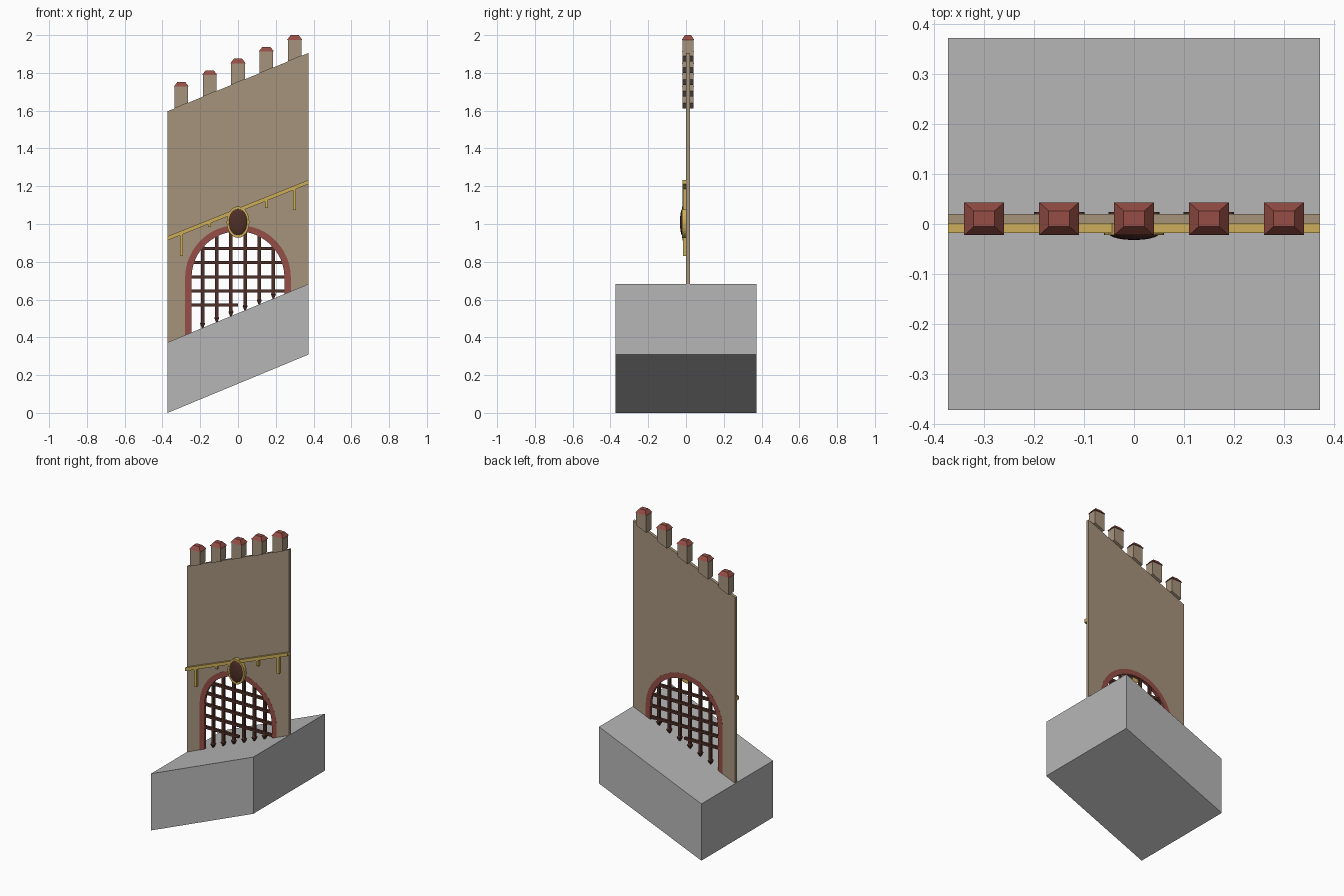
import bpy, bmesh, math
from mathutils import Matrix

if "Cube" in bpy.data.objects:
    bpy.data.objects.remove(bpy.data.objects["Cube"])

SLOPE = math.tan(math.radians(22.5))
HALF = 0.3725          # half width of base and wall
Y0, Y1 = 0.001, 0.020  # wall faces
YM = 0.0105            # wall middle
ARCH_Z, R_OUT, R_IN = 0.715, 0.28, 0.246


def material(name, rgb):
    m = bpy.data.materials.new(name)
    m.diffuse_color = (*rgb, 1)
    m.use_nodes = True
    m.node_tree.nodes["Principled BSDF"].inputs["Base Color"].default_value = m.diffuse_color
    return m


GREY = material("grey_stone", (0.47, 0.47, 0.47))
TAN = material("tan_wall", (0.38, 0.295, 0.20))
RED = material("red_brick", (0.30, 0.075, 0.06))
GOLD = material("gold", (0.60, 0.42, 0.10))
DARK = material("dark_wood", (0.078, 0.028, 0.020))


def ground(x):
    return HALF + SLOPE * (x + HALF) + 0.001


def wall_top(x):
    return 1.751 + SLOPE * x


def finish(name, bm, mat):
    bmesh.ops.recalc_face_normals(bm, faces=bm.faces[:])
    me = bpy.data.meshes.new(name)
    bm.to_mesh(me)
    bm.free()
    me.materials.append(mat)
    ob = bpy.data.objects.new(name, me)
    bpy.context.collection.objects.link(ob)
    return ob


def slab(name, outline, y0, y1, mat):
    """Extrude an x-z outline from y0 to y1."""
    bm = bmesh.new()
    face = bm.faces.new([bm.verts.new((x, y0, z)) for x, z in outline])
    ext = bmesh.ops.extrude_face_region(bm, geom=[face])
    for v in ext["geom"]:
        if isinstance(v, bmesh.types.BMVert):
            v.co.y = y1
    bmesh.ops.triangulate(bm, faces=[f for f in bm.faces if len(f.verts) > 4])
    return finish(name, bm, mat)


def box(name, x0, x1, y0, y1, z0, z1, mat):
    return slab(name, [(x0, z0), (x1, z0), (x1, z1), (x0, z1)], y0, y1, mat)


def arch(r, n=24):
    """Arch path from left foot, over the top, to right foot."""
    pts = [(-r, ground(-r))]
    for i in range(n + 1):
        a = math.pi * (1 - i / n)
        pts.append((r * math.cos(a), ARCH_Z + r * math.sin(a)))
    return pts + [(r, ground(r))]


# sloping base block
rise = 2 * HALF * SLOPE
slab("base", [(-HALF, 0), (HALF, rise), (HALF, ground(HALF)), (-HALF, ground(-HALF))],
     -HALF, HALF, GREY)

# wall with arched gateway, and its brick surround
slab("wall", [(HALF, ground(HALF)), (HALF, wall_top(HALF)), (-HALF, wall_top(-HALF)),
              (-HALF, ground(-HALF))] + arch(R_OUT), Y0, Y1, TAN)
slab("arch_surround", arch(R_OUT) + arch(R_IN)[::-1], Y0 - 0.0005, Y1 + 0.0005, RED)

# merlons with red hipped caps
for i in range(5):
    x = -0.3 + 0.15 * i
    top = 1.876 + SLOPE * x
    w = 0.036
    slab(f"merlon_{i}", [(x - w, wall_top(x - w)), (x + w, wall_top(x + w)),
                         (x + w, top - 0.022), (x - w, top - 0.022)],
         YM - 0.028, YM + 0.028, TAN)
    bm = bmesh.new()
    bmesh.ops.create_cube(bm, size=1)
    for v in bm.verts:
        s = (0.04, 0.033) if v.co.z < 0 else (0.021, 0.016)
        v.co = (x + math.copysign(s[0], v.co.x), YM + math.copysign(s[1], v.co.y),
                top - (0.025 if v.co.z < 0 else 0))
    finish(f"merlon_cap_{i}", bm, RED)

# portcullis uprights with pointed tips
for i in range(6):
    x = -0.1875 + 0.075 * i
    tip = 0.55 + SLOPE * x
    box(f"gate_upright_{i}", x - 0.009, x + 0.009, YM - 0.008, YM + 0.008, tip,
        ARCH_Z + math.sqrt(0.255 ** 2 - x * x), DARK)
    bm = bmesh.new()
    for end, depth in ((1, 0.022), (-1, 0.028)):
        bmesh.ops.create_cone(bm, cap_ends=False, segments=4, radius1=0.0185, radius2=0.003,
                              depth=depth,
                              matrix=Matrix.Translation((x, YM, tip + end * depth / 2))
                              @ Matrix.Diagonal((1, 1, end, 1))
                              @ Matrix.Rotation(math.pi / 4, 4, 'Z'))
    bmesh.ops.remove_doubles(bm, verts=bm.verts[:], dist=0.0005)
    finish(f"gate_tip_{i}", bm, DARK)

# portcullis crossbars, the lowest one is short
for i in range(5):
    z = 0.57 + 0.075 * i
    half = math.sqrt(0.255 ** 2 - max(0, z - ARCH_Z) ** 2)
    box(f"gate_crossbar_{i}", -half, 0.0 if i == 0 else half, YM - 0.009, YM + 0.009,
        z - 0.008, z + 0.008, DARK)


# gold rail and hanging brackets
def rail_z(x):
    return 1.073 + 0.4 * x


slab("rail", [(-HALF, rail_z(-HALF) - 0.011), (HALF, rail_z(HALF) - 0.011),
              (HALF, rail_z(HALF) + 0.011), (-HALF, rail_z(-HALF) + 0.011)],
     -0.018, Y0 + 0.001, GOLD)
for i, (x, low) in enumerate(((-0.3, 0.83), (-0.15, 0.985), (0.15, 1.085), (0.3, 1.075))):
    box(f"rail_bracket_{i}", x - 0.008, x + 0.008, -0.016, Y0 + 0.001, low, rail_z(x), GOLD)

# oval shield: gold rim and domed dark centre
N = 32
slab("shield_rim", [(0.06 * math.cos(2 * math.pi * i / N), 1.01 + 0.083 * math.sin(2 * math.pi * i / N))
                    for i in range(N)], -0.022, Y0 + 0.001, GOLD)
bm = bmesh.new()
bmesh.ops.create_uvsphere(bm, u_segments=32, v_segments=16, radius=1,
                          matrix=Matrix.Translation((0, -0.019, 1.01))
                          @ Matrix.Diagonal((0.05, 0.013, 0.071, 1)))
dome = finish("shield_dome", bm, DARK)
for p in dome.data.polygons:
    p.use_smooth = True
